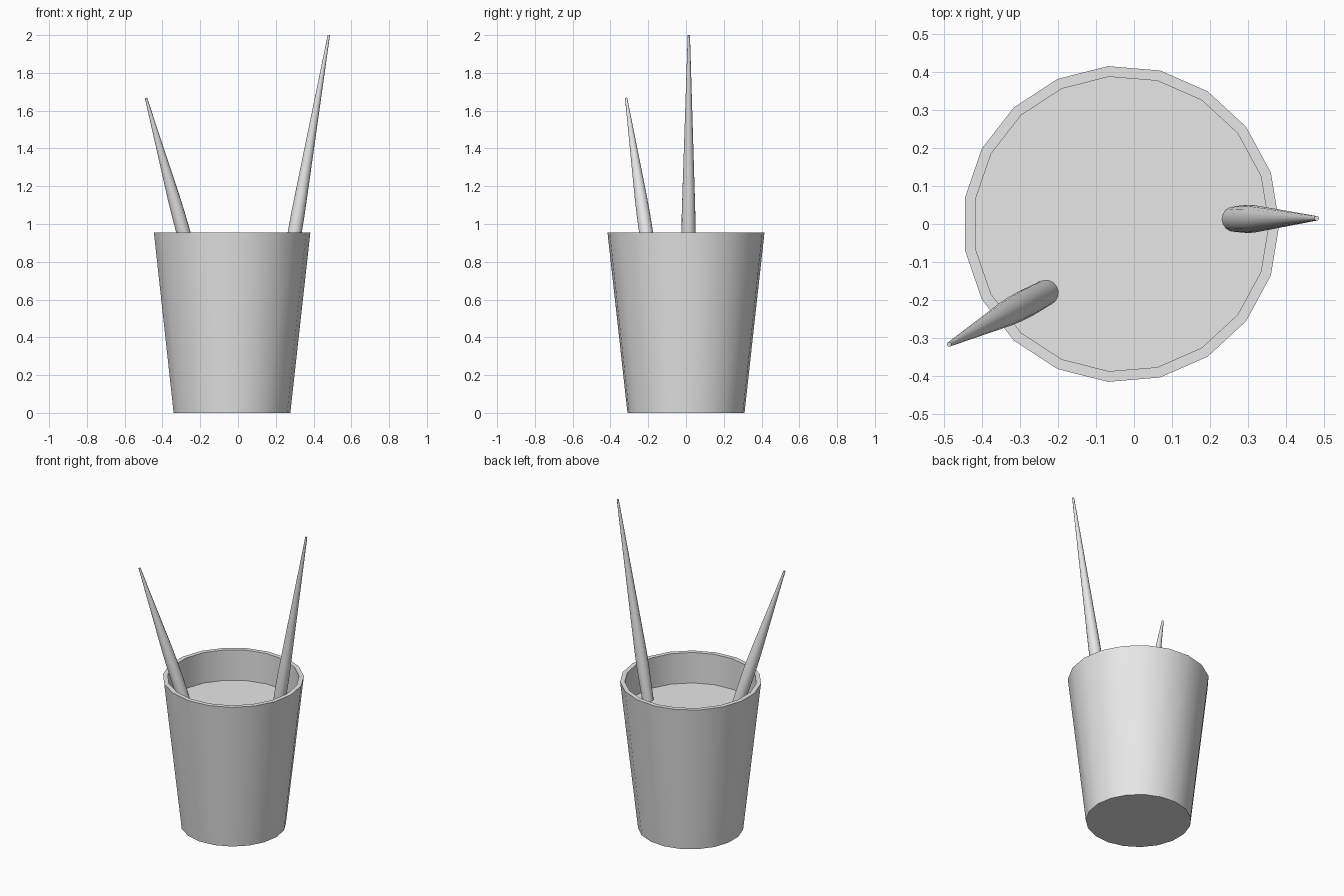
import bpy, bmesh, math
from mathutils import Vector, Matrix

cube = bpy.data.objects.get("Cube")
if cube:
    bpy.data.objects.remove(cube, do_unlink=True)

grey = bpy.data.materials.new("plain_grey")
grey.use_nodes = True
grey.diffuse_color = (0.8, 0.8, 0.8, 1)
grey.node_tree.nodes["Principled BSDF"].inputs["Base Color"].default_value = (0.8, 0.8, 0.8, 1)


def lathe(name, profile, sides, matrix):
    """Turn a (radius, height) profile into a closed, smooth-shaded solid."""
    bm = bmesh.new()
    rings = []
    for r, h in profile:
        angles = [math.tau * i / sides for i in range(sides)]
        rings.append([bm.verts.new((r * math.cos(a), r * math.sin(a), h)) for a in angles])
    for low, high in zip(rings, rings[1:]):
        for i in range(sides):
            j = (i + 1) % sides
            bm.faces.new((low[i], low[j], high[j], high[i]))
    bm.faces.new(rings[0][::-1])
    bm.faces.new(rings[-1])
    bm.transform(matrix)
    mesh = bpy.data.meshes.new(name)
    bm.to_mesh(mesh)
    bm.free()
    mesh.materials.append(grey)
    obj = bpy.data.objects.new(name, mesh)
    bpy.context.collection.objects.link(obj)
    bpy.ops.object.select_all(action='DESELECT')
    obj.select_set(True)
    bpy.context.view_layer.objects.active = obj
    bpy.ops.object.shade_smooth_by_angle(angle=math.radians(35))
    return obj


def spike(name, base, tip):
    """Slim tapering spike, slightly swollen above its base."""
    base, tip = Vector(base), Vector(tip)
    axis = tip - base
    length = axis.length
    turn = axis.to_track_quat('Z', 'Y').to_matrix().to_4x4()
    profile = [(0.033, -0.03), (0.034, 0), (0.037, 0.2), (0.036, 0.3),
               (0.033, 0.4), (0.006, length)]
    lathe(name, profile, 16, Matrix.Translation(base) @ turn)


# Tapered cup with a flat rim and a shallow, straight-walled recess
FLOOR = 0.757
lathe("cup", [(0.311, 0), (0.417, 0.955), (0.389, 0.955), (0.389, FLOOR)],
      19, Matrix.Translation((-0.034, 0, 0)))

# Spikes leaning outwards from the recess floor
spike("left_spike", (0.266, 0.013, FLOOR), (0.481, 0.015, 2.0))
spike("right_spike", (-0.234, -0.182, FLOOR), (-0.487, -0.317, 1.667))
